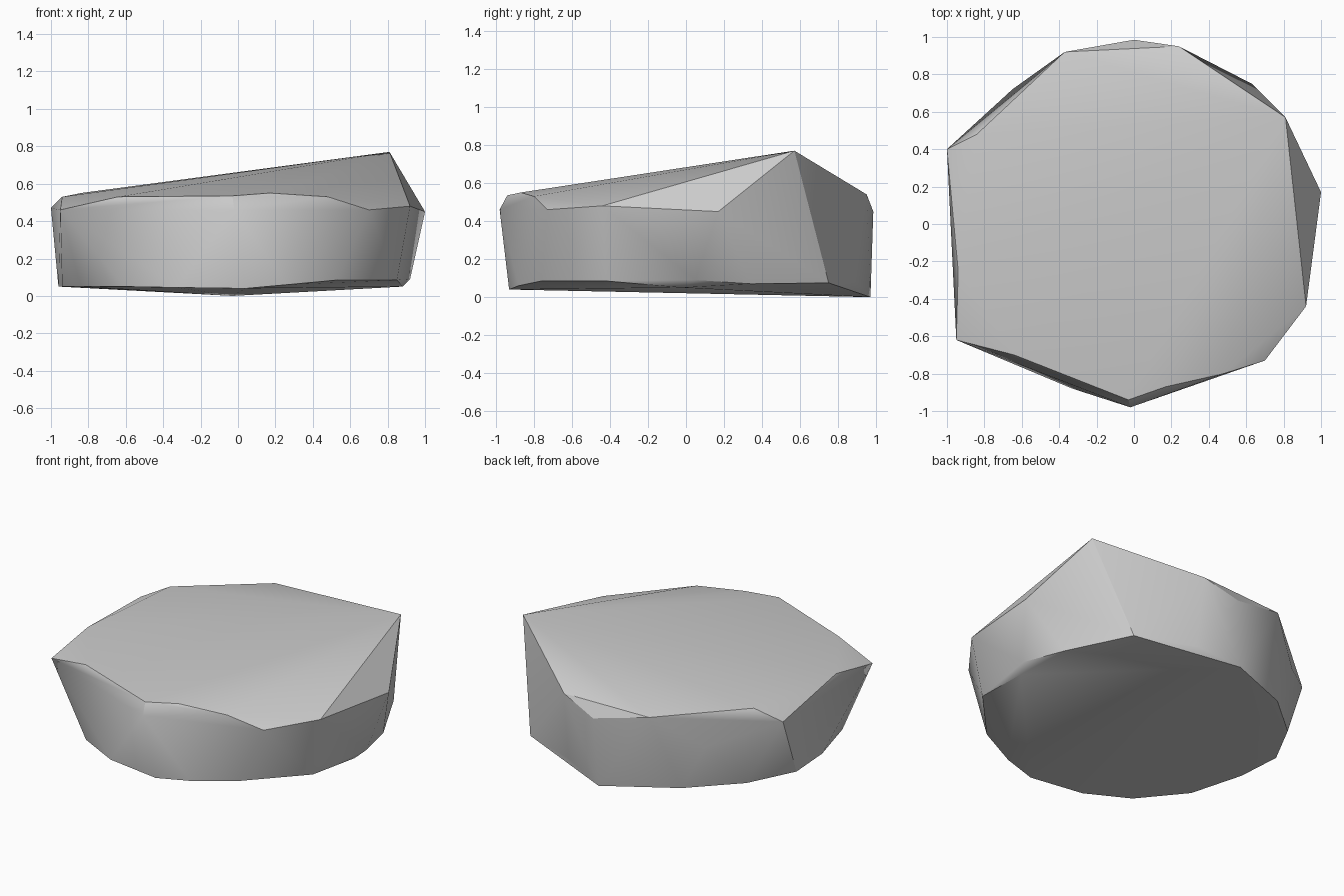
import bpy
import bmesh
import math

default_cube = bpy.data.objects.get("Cube")
if default_cube:
    bpy.data.objects.remove(default_cube, do_unlink=True)


def make_material(name, colour):
    material = bpy.data.materials.new(name)
    material.use_nodes = True
    material.diffuse_color = colour
    shader = material.node_tree.nodes["Principled BSDF"]
    shader.inputs["Base Color"].default_value = colour
    shader.inputs["Roughness"].default_value = 0.8
    return material


def make_hull(name, rings, material):
    """Wrap a convex skin around rings of corner points."""
    mesh = bpy.data.meshes.new(name)
    bm = bmesh.new()
    for ring in rings:
        for corner in ring:
            bm.verts.new(corner)
    bmesh.ops.convex_hull(bm, input=bm.verts[:])
    loose = [vert for vert in bm.verts if not vert.link_faces]
    bmesh.ops.delete(bm, geom=loose, context="VERTS")
    bmesh.ops.recalc_face_normals(bm, faces=bm.faces[:])
    bm.to_mesh(mesh)
    bm.free()
    mesh.materials.append(material)
    stone = bpy.data.objects.new(name, mesh)
    bpy.context.collection.objects.link(stone)
    return stone


# Upper edge of the slab, rising to one high corner
crown = [
    (.81, .57, .77), (.24, .95, .54), (-.37, .92, .53), (-.84, .48, .55),
    (-.94, -.25, .53), (-.64, -.7, .53), (-.03, -.94, .535),
    (.17, -.87, .55), (.48, -.8, .53), (.9, -.27, .525),
]

# Widest corners around the sides
girdle = [
    (1, .17, .45), (0, .985, .45), (-.65, .72, .33), (-1, .4, .47),
    (-.95, -.62, .46), (-.02, -.98, .46), (.7, -.73, .46), (.92, -.44, .48),
]

# Rounded, slightly tilted underside
foot = [
    (-.03, .97, 0), (.25, .89, .08), (.63, .75, .075), (.84, .34, .07),
    (.92, .05, .09), (.88, -.02, .05), (.85, -.42, .085), (.53, -.76, .085),
    (.26, -.88, .06), (.04, -.93, .04), (-.33, -.88, .045),
    (-.61, -.74, .05), (-.84, -.46, .05), (-.94, -.1, .05),
    (-.96, .2, .05), (-.8, .5, .045), (-.5, .76, .03),
]

stone_grey = make_material("stone grey", (.6, .6, .6, 1))
slab = make_hull("stone_slab", (crown, girdle, foot), stone_grey)

# Soft side facets with a crisp rim
bpy.ops.object.select_all(action="DESELECT")
slab.select_set(True)
bpy.context.view_layer.objects.active = slab
bpy.ops.object.shade_smooth_by_angle(angle=math.radians(30))
